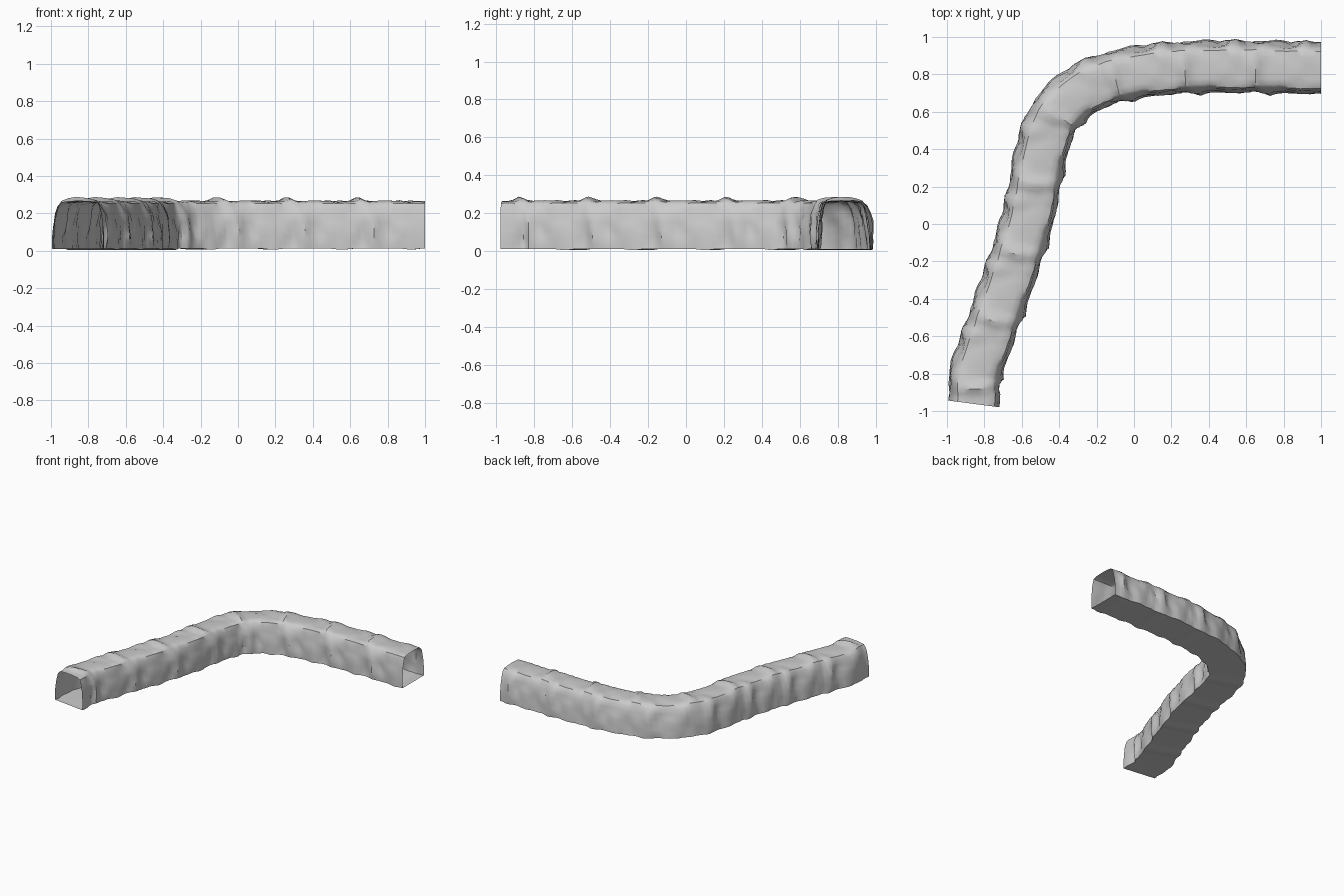
import bpy, bmesh, math
from mathutils import Vector, noise

if "Cube" in bpy.data.objects:
    bpy.data.objects.remove(bpy.data.objects["Cube"])

# centre line of the tunnel floor, seen from above
PATH = [(-.855, -.962), (-.845, -.80), (-.77, -.58), (-.70, -.38), (-.63, -.18),
        (-.57, .02), (-.53, .20), (-.49, .40), (-.415, .585), (-.24, .735),
        (.03, .812), (.35, .838), (.68, .838), (1.0, .832)]
# cross-section: offset to the left of travel, height (wall, roof, wall)
SECTION = [(.137, .012), (.137, .045), (.137, .08), (.133, .12), (.127, .16),
           (.118, .20), (.108, .235), (.088, .258), (.055, .263), (.02, .265),
           (-.02, .265), (-.06, .263), (-.09, .261), (-.106, .252), (-.116, .225),
           (-.124, .19), (-.128, .15), (-.131, .11), (-.133, .075), (-.133, .04),
           (-.132, .012)]
STATIONS = 116


def spline(points, per=24):
    p = [Vector(q) for q in points]
    p = [2 * p[0] - p[1] + Vector((-.05, 0))] + p + [2 * p[-1] - p[-2]]
    out = []
    for i in range(1, len(p) - 2):
        a, b, c, d = p[i - 1:i + 3]
        for k in range(per):
            t = k / per
            out.append(.5 * (2 * b + (c - a) * t + (2 * a - 5 * b + 4 * c - d) * t**2
                             + (3 * b - a - 3 * c + d) * t**3))
    return out + [p[-2]]


def resample(pts, n):
    dist = [0]
    for a, b in zip(pts, pts[1:]):
        dist.append(dist[-1] + (b - a).length)
    out, j = [], 0
    for i in range(n):
        s = dist[-1] * i / (n - 1)
        while j < len(pts) - 2 and dist[j + 1] < s:
            j += 1
        f = (s - dist[j]) / (dist[j + 1] - dist[j])
        out.append((pts[j].lerp(pts[j + 1], f), s))
    return out


def bump(s, u, z):
    """Outward rock relief that repeats along the tunnel."""
    a = 2 * math.pi * s / .38
    n = noise.noise(Vector((math.cos(a) * 1.3, math.sin(a) * 1.3, u * 16 + z * 13)))
    if z > .24:                                   # roof: occasional humps
        return .010 * n + .022 * max(0, math.cos(a - 1.5)) ** 6 * max(0, math.cos(u * 14))
    rib = math.cos(2 * a + z * 6) * .007 + math.cos(3 * a + u * 9) * .003
    fade = .45 + .55 * math.sin(math.pi * min(1, z / .25))
    return (rib + .014 * n) * fade


line = resample(spline(PATH), STATIONS)
bm = bmesh.new()
rings = []
for i, (c, s) in enumerate(line):
    t = (line[min(i + 1, STATIONS - 1)][0] - line[max(i - 1, 0)][0]).normalized()
    if i == 0:
        t = Vector((.13, .99)).normalized()
    if i == STATIONS - 1:
        t = Vector((1, 0))
    left = Vector((-t.y, t.x))
    damp = min(1, i / 3, (STATIONS - 1 - i) / 3)
    ring = []
    for k, (u, z) in enumerate(SECTION):
        a = Vector(SECTION[max(k - 1, 0)])
        b = Vector(SECTION[min(k + 1, len(SECTION) - 1)])
        d = (b - a).normalized()
        out = Vector((d.y, -d.x))                 # outward normal of the section
        h = bump(s, u, z) * damp
        u2, z2 = u * 1.02 + out.x * h * (1 if z > .24 else 1.2), z + out.y * h
        if k in (0, len(SECTION) - 1):
            z2 = .012 - .007 * damp * max(0, math.cos(2 * math.pi * s / .38)) ** 4
        p = c + left * u2
        ring.append(bm.verts.new((min(p.x, 1), p.y, max(z2, 0))))
    rings.append(ring)

# walls, roof and flat floor; both ends stay open
for r, q in zip(rings, rings[1:]):
    n = len(r)
    for k in range(n):
        m = (k + 1) % n
        bm.faces.new((r[k], q[k], q[m], r[m]))
bmesh.ops.recalc_face_normals(bm, faces=bm.faces)

mesh = bpy.data.meshes.new("rock_tunnel")
bm.to_mesh(mesh)
bm.free()
tunnel = bpy.data.objects.new("rock_tunnel", mesh)
bpy.context.collection.objects.link(tunnel)
bpy.context.view_layer.objects.active = tunnel
tunnel.select_set(True)
bpy.ops.object.shade_smooth_by_angle(angle=math.radians(35))
